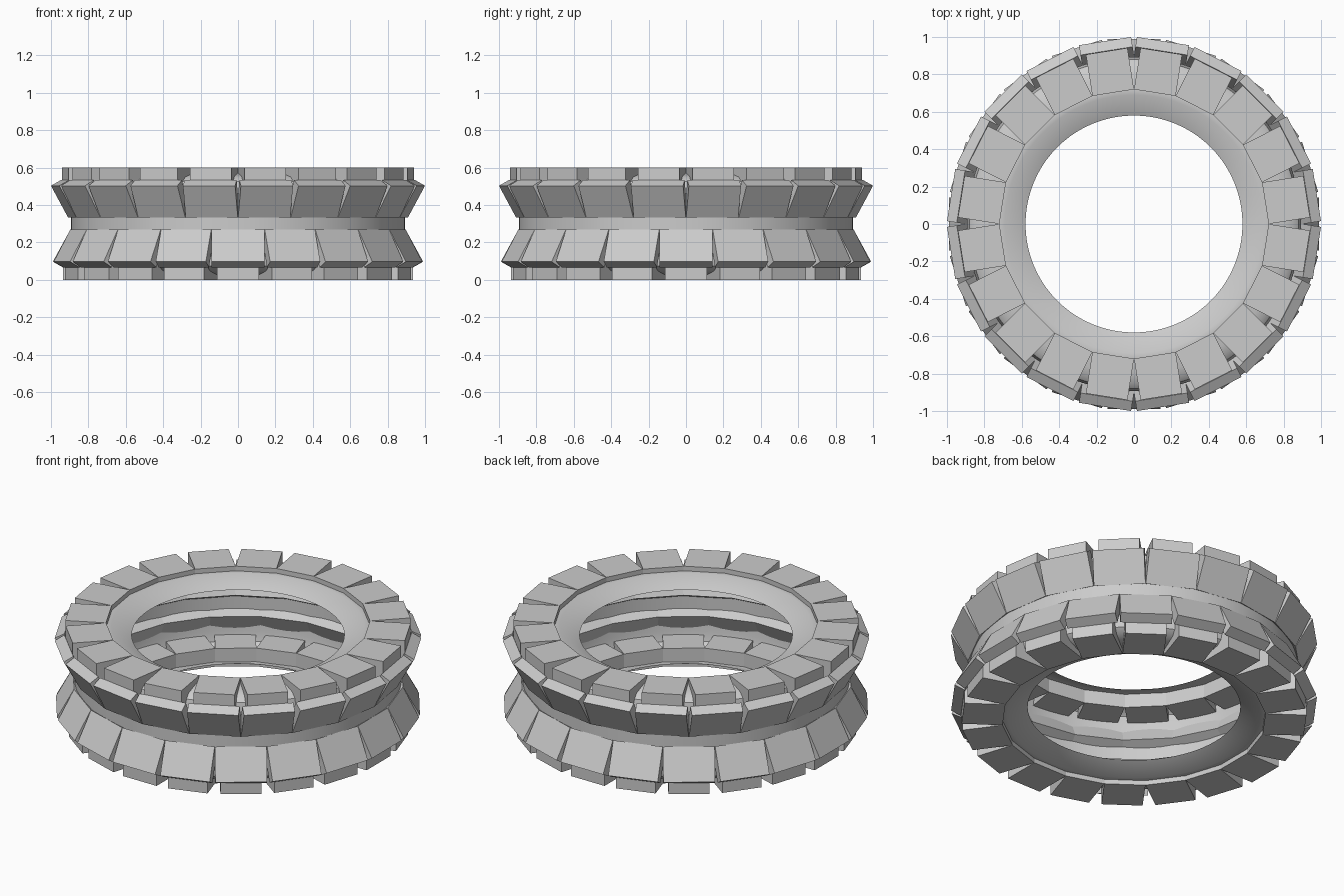
import bpy, bmesh, math
from mathutils import Vector

if "Cube" in bpy.data.objects:
    bpy.data.objects.remove(bpy.data.objects["Cube"])

mat = bpy.data.materials.new("rubber_grey")
mat.diffuse_color = (0.6, 0.6, 0.6, 1)
mat.use_nodes = True
mat.node_tree.nodes["Principled BSDF"].inputs["Base Color"].default_value = mat.diffuse_color
N = 20          # lugs per row
MID = 0.3       # mid height of the tyre


def finish(name, bm, smooth=False):
    bmesh.ops.recalc_face_normals(bm, faces=bm.faces)
    me = bpy.data.meshes.new(name)
    bm.to_mesh(me)
    bm.free()
    me.materials.append(mat)
    ob = bpy.data.objects.new(name, me)
    bpy.context.collection.objects.link(ob)
    if smooth:
        bpy.context.view_layer.objects.active = ob
        ob.select_set(True)
        bpy.ops.object.shade_smooth_by_angle(angle=math.radians(30))
        ob.select_set(False)
    return ob


def lug_row(name, section, half_width, offset, flip):
    """Ring of lugs: an (r, z) cross-section given width, repeated N times."""
    bm = bmesh.new()
    for k in range(N):
        a = math.radians(offset) + 2 * math.pi * k / N
        out, side = Vector((math.cos(a), math.sin(a), 0)), Vector((-math.sin(a), math.cos(a), 0))
        rings = []
        for s in (-1, 1):
            rings.append([bm.verts.new(out * r + side * s * half_width +
                                       Vector((0, 0, 2 * MID - z if flip else z)))
                          for r, z in section])
        n = len(section)
        bm.faces.new(rings[0])
        bm.faces.new(rings[1][::-1])
        for i in range(n):
            j = (i + 1) % n
            bm.faces.new((rings[0][i], rings[1][i], rings[1][j], rings[0][j]))
    finish(name, bm)


# hollow carcass: bead lip, sidewall, tread band, mirrored about mid height
half = [(0.58, 0.522), (0.69, 0.572), (0.72, 0.572), (0.80, 0.56), (0.85, 0.55),
        (0.88, 0.525), (0.893, 0.47), (0.893, 0.33)]
profile = half + [(r, 2 * MID - z) for r, z in reversed(half)]
bm = bmesh.new()
vs = [bm.verts.new((r, 0, z)) for r, z in profile]
es = [bm.edges.new(p) for p in zip(vs, vs[1:])]
bmesh.ops.spin(bm, geom=vs + es, cent=(0, 0, 0), axis=(0, 0, 1),
               angle=2 * math.pi, steps=80, use_merge=True)
bmesh.ops.remove_doubles(bm, verts=bm.verts, dist=1e-4)
finish("tyre_carcass", bm, True)

# lugs: slanted shoulder slabs and flat sidewall plates, rows staggered by half a step
shoulder = [(0.897, 0.332), (0.99, 0.503), (0.937, 0.533), (0.844, 0.362)]
plate = [(0.711, 0.49), (0.935, 0.49), (0.935, 0.6), (0.711, 0.6)]
for row, offset, flip in (("upper", 9, False), ("lower", 0, True)):
    lug_row(row + "_shoulder_lugs", shoulder, 0.141, offset, flip)
    lug_row(row + "_side_lugs", plate, 0.1125, offset, flip)
